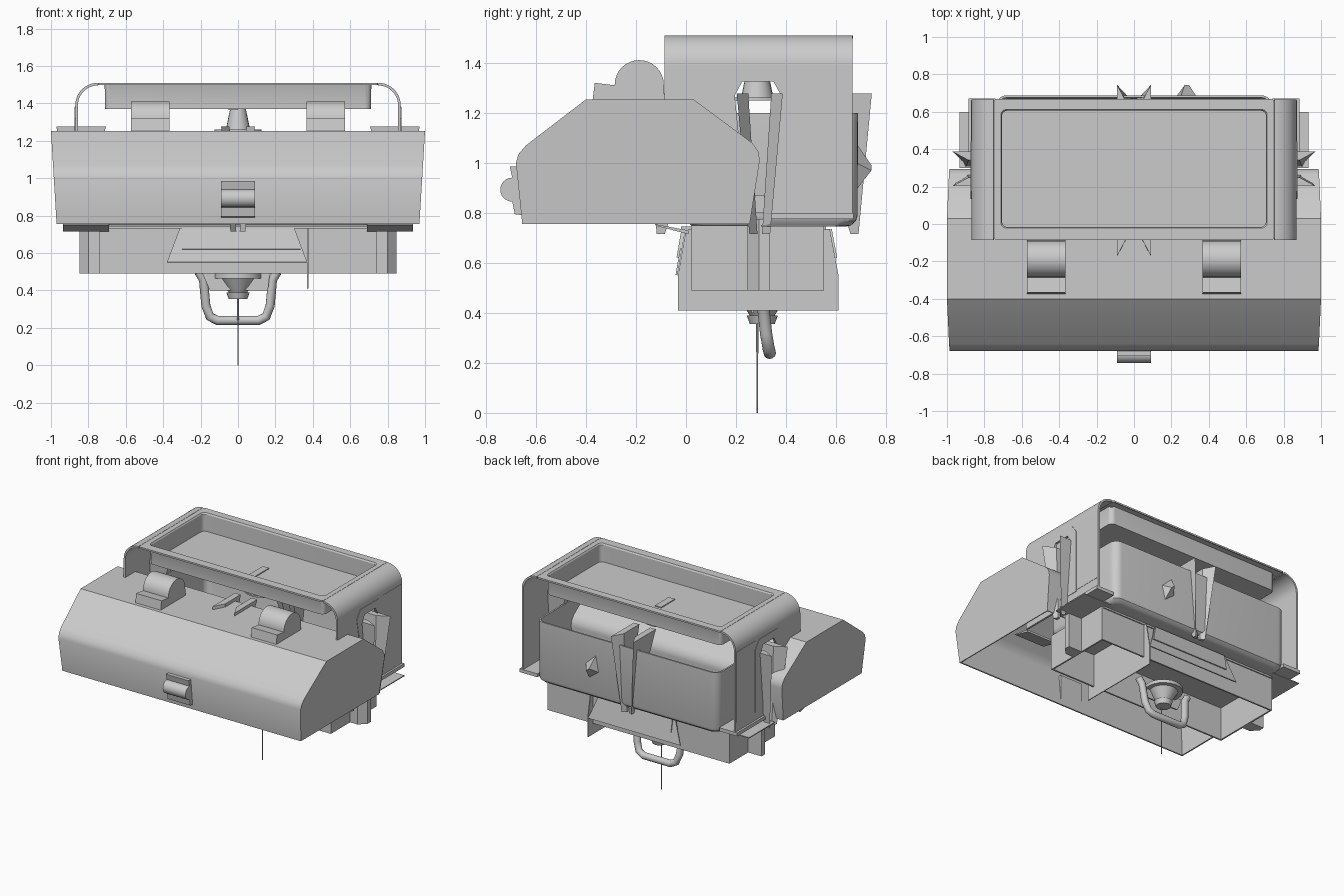
import bpy, bmesh, math

cube = bpy.data.objects.get("Cube")
if cube:
    bpy.data.objects.remove(cube, do_unlink=True)

GREY = bpy.data.materials.new("plain_grey")
GREY.use_nodes = True
GREY.diffuse_color = (0.6, 0.6, 0.6, 1)
GREY.node_tree.nodes["Principled BSDF"].inputs["Base Color"].default_value = (0.6, 0.6, 0.6, 1)


def make(name, verts, faces, thick=0, smooth=True):
    me = bpy.data.meshes.new(name)
    me.from_pydata(verts, [], faces)
    bm = bmesh.new()
    bm.from_mesh(me)
    bmesh.ops.recalc_face_normals(bm, faces=bm.faces)
    bm.to_mesh(me)
    bm.free()
    ob = bpy.data.objects.new(name, me)
    bpy.context.collection.objects.link(ob)
    me.materials.append(GREY)
    bpy.ops.object.select_all(action='DESELECT')
    ob.select_set(True)
    bpy.context.view_layer.objects.active = ob
    if thick:
        mod = ob.modifiers.new("thickness", 'SOLIDIFY')
        mod.thickness = thick
        mod.offset = -1
        bpy.ops.object.modifier_apply(modifier=mod.name)
    if smooth:
        bpy.ops.object.shade_smooth_by_angle(angle=math.radians(30))
    return ob


def prism(name, pts, axis, a, b, closed=True, thick=0, smooth=True):
    """Sweep a flat outline along an axis; open outlines become ribbons."""
    place = {'x': lambda p, t: (t, p[0], p[1]),
             'y': lambda p, t: (p[0], t, p[1]),
             'z': lambda p, t: (p[0], p[1], t)}[axis]
    n = len(pts)
    verts = [place(p, a) for p in pts] + [place(p, b) for p in pts]
    faces = [(i, (i + 1) % n, n + (i + 1) % n, n + i) for i in range(n if closed else n - 1)]
    if closed:
        faces += [tuple(range(n)), tuple(range(n, 2 * n))]
    return make(name, verts, faces, thick, smooth)


def box(name, x0, x1, y0, y1, z0, z1):
    return prism(name, [(x0, y0), (x1, y0), (x1, y1), (x0, y1)], 'z', z0, z1, smooth=False)


def arc(cx, cz, r, a0, a1, n=10):
    return [(cx + r * math.cos(math.radians(a0 + (a1 - a0) * i / n)),
             cz + r * math.sin(math.radians(a0 + (a1 - a0) * i / n))) for i in range(n + 1)]


def loft(name, rings, thick=0):
    """Rounded rectangles (half width, y0, y1, z, radius) joined in order, last one capped."""
    verts, faces = [], []
    for w, y0, y1, z, r in rings:
        ring = (arc(w - r, y1 - r, r, 0, 90, 6) + arc(r - w, y1 - r, r, 90, 180, 6)
                + arc(r - w, y0 + r, r, 180, 270, 6) + arc(w - r, y0 + r, r, 270, 360, 6))
        verts += [(x, y, z) for x, y in ring]
    n = len(ring)
    for k in range(len(rings) - 1):
        for i in range(n):
            j = (i + 1) % n
            faces.append((k * n + i, k * n + j, (k + 1) * n + j, (k + 1) * n + i))
    faces.append(tuple(range(len(verts) - n, len(verts))))
    return make(name, verts, faces, thick)


def cylinder(name, x, y, z0, z1, r0, r1, n=20):
    verts = [(x + r * math.cos(math.tau * i / n), y + r * math.sin(math.tau * i / n), z)
             for r, z in ((r0, z0), (r1, z1)) for i in range(n)]
    faces = [(i, (i + 1) % n, n + (i + 1) % n, n + i) for i in range(n)]
    return make(name, verts, faces + [tuple(range(n)), tuple(range(n, 2 * n))])


# Big hollow cover, slightly wider at the top, open below
profile = [(-.655, .756), (-.68, 1.0), (-.67, 1.035), (-.64, 1.07), (-.40, 1.254), (.03, 1.254),
           (.265, 1.08), (.29, 1.045), (.295, 1.01), (.255, .756)]
n = len(profile)
verts = [(s * (.97 + .03 * (z - .756) / .498), y, z) for s in (-1, 1) for y, z in profile]
faces = [(i, i + 1, n + i + 1, n + i) for i in range(n - 1)]
make("cover", verts, faces + [tuple(range(n)), tuple(range(n, 2 * n))], .012)

# Rounded hinges on the cover and the front latch
hinge = [(-.375, 1.24), (-.365, 1.32), (-.285, 1.31)] + arc(-.187, 1.313, .098, 180, 0, 16) + [(-.085, 1.24)]
for side, x in (("right", -.47), ("left", .47)):
    prism("hinge_" + side, hinge, 'x', x - .103, x + .103)
latch = [(-.65, .79), (-.685, .795), (-.695, .845)] + arc(-.695, .893, .048, 270, 90, 12) + [(-.705, .985), (-.65, .985)]
prism("front_latch", latch, 'x', -.092, .092)

# Arched side straps with a tapered slot in each
slot = [(.235, .87), (.195, 1.27), (.225, 1.325), (.35, 1.325), (.38, 1.27), (.345, .87)]
rim = [(.22, .86), (.135, 1.32), (.175, 1.38), (.395, 1.38), (.44, 1.32), (.44, .86)]
cutter = prism("slot_cutter", slot, 'x', -1.1, 1.1, smooth=False)
cutter.hide_render = True
cutter.hide_set(True)
for side, s in (("right", -1), ("left", 1)):
    bend = [(s * x, z) for x, z in arc(.75, 1.39, .12, 0, 90, 14)]
    prism("strap_bend_" + side, bend, 'y', -.085, .665, closed=False, thick=.014)
    plate = prism("strap_" + side, [(-.085, .8), (.665, .8), (.665, 1.39), (-.085, 1.39)],
                  'x', s * .856, s * .87, smooth=False)
    raised = prism("slot_rim_" + side, rim, 'x', s * .862, s * .873, smooth=False)
    for ob in (plate, raised):
        cut = ob.modifiers.new("slot", 'BOOLEAN')
        cut.object = cutter
        cut.solver = 'EXACT'
    # Raised panel, foot ledge, flanges and pillar around each strap
    box("strap_panel_" + side, s * .866, s * .872, .445, .66, .87, 1.385)
    box("strap_foot_" + side, s * .74, s * .885, .31, .67, .775, .80)
    box("side_flange_" + side, s * .69, s * .933, .3, .6, .745, .752)
    prism("front_flange_" + side, [(-.125, .755), (-.12, .748), (.01, .715), (.01, .73)],
          'x', s * .69, s * .935, smooth=False)
    pillar = [(.73, .245), (.80, .245), (.848, .292), (.848, .335), (.73, .335)]
    prism("pillar_" + side, [(s * x, y) for x, y in pillar], 'z', .49, .775, smooth=False)

# Recessed top tray
loft("top_tray", [(.748, -.085, .668, 1.498, .015), (.748, -.085, .668, 1.51, .015),
                  (.712, -.022, .612, 1.51, .03), (.706, -.016, .606, 1.50, .03),
                  (.706, -.016, .606, 1.376, .03)], .007)

# Open rear bin with rounded corners and rounded lower edge
loft("rear_bin", [(.74, .0, .688, 1.2, .06), (.74, .0, .686, .79, .06),
                  (.735, .005, .68, .768, .06), (.72, .02, .66, .75, .06),
                  (.70, .04, .64, .745, .06)], .012)


# Wedge-shaped blade pairs on all four sides, flaring upward
def blade_pair(name, outward, start, centre, spread):
    top = [(.085, 1), (-.18, 1), (-.18, .5), (0, .5)]
    low = [(.032, .45), (0, .45), (0, .1), (.015, .1)]
    for k, s in enumerate((-1, 1)):
        verts = []
        for ring, z in ((top, 1.277), (low, .715)):
            for r, lat in ring:
                across, along = centre + s * spread * lat, start + r
                verts.append((across, outward[1] * along, z) if outward[1] else (outward[0] * along, across, z))
        faces = [(0, 1, 2, 3), (4, 5, 6, 7)] + [(i, (i + 1) % 4, 4 + (i + 1) % 4, 4 + i) for i in range(4)]
        make(name + "_" + "ab"[k], verts, faces, smooth=False)


blade_pair("rear_blade", (0, 1), .658, 0, .09)
blade_pair("front_blade", (0, -1), .085, 0, .09)
blade_pair("left_blade", (1, 0), .885, .295, .092)
blade_pair("right_blade", (-1, 0), .885, .295, .092)

# Faceted knob on the rear of the bin
make("rear_knob", [(.225, .68, .95), (.25, .68, 1.08), (.335, .68, 1.0), (.305, .68, .89),
                   (.27, .742, .99), (.295, .742, .97)],
     [(0, 1, 4), (1, 2, 5, 4), (2, 3, 5), (3, 0, 4, 5), (0, 1, 2, 3)], smooth=False)

# Open base frame below the bin
for name, y in (("base_front_wall", .022), ("base_rear_wall", .54)):
    box(name, -.74, .74, y, y + .012, .49, .75)
for name, x in (("base_right_wall", -.74), ("base_left_wall", .728)):
    box(name, x, x + .012, .022, .552, .49, .75)
box("base_top_plate", -.73, .73, -.02, .56, .732, .745)
fin = [(-.032, .41), (.61, .41), (.61, .55), (.575, .735), (.0, .735), (-.032, .55)]
prism("base_fin", fin, 'x', .37, .376, smooth=False)


# Flared skirts at front and rear of the base, each with a raised inner panel
def skirt(name, y_top, y_low):
    outer = [(-.31, y_top, .735), (.30, y_top, .735), (.37, y_low, .55), (-.38, y_low, .55)]
    make(name, outer, [(0, 1, 2, 3)], .008, smooth=False)
    y_mid = y_top + (y_low - y_top) * .62
    away = math.copysign(.008, y_low - y_top)
    inner = [(-.30, y_top, .735), (.30, y_top, .735), (.335, y_mid, .62), (-.30, y_mid, .62)]
    make(name + "_panel", [(x, y + away, z) for x, y, z in inner], [(0, 1, 2, 3)], .008, smooth=False)


skirt("front_skirt", -.002, -.034)
skirt("rear_skirt", .575, .61)

# Bail handle underneath
curve = bpy.data.curves.new("bail_handle", 'CURVE')
curve.dimensions = '3D'
curve.bevel_depth = .025
curve.bevel_resolution = 4
half = [(.21, .30, .50), (.185, .305, .46), (.172, .32, .32), (.15, .33, .26), (.11, .335, .24)]
points = [(-x, y, z) for x, y, z in half] + half[::-1]
spline = curve.splines.new('POLY')
spline.points.add(len(points) - 1)
for p, co in zip(spline.points, points):
    p.co = (*co, 1)
spline.use_smooth = True
curve.materials.append(GREY)
bpy.context.collection.objects.link(bpy.data.objects.new("bail_handle", curve))

# Bracket, boss and needle under the base, spindle above the bin
prism("bail_bracket", [(-.19, .49), (.17, .49), (.16, .40), (-.15, .40)], 'y', .262, .272, smooth=False)
cylinder("boss_flange", 0, .305, .465, .49, .13, .13)
cylinder("boss", 0, .305, .39, .47, .05, .10)
cylinder("boss_tip", 0, .305, .355, .39, .05, .062)
cylinder("needle", 0, .285, 0, .40, .0025, .005, 8)
cylinder("spindle_flange", 0, .285, 1.25, 1.262, .125, .125)
cylinder("spindle", 0, .285, 1.26, 1.37, .065, .042)
box("spindle_fin", -.05, 0, .2, .36, 1.365, 1.383)
